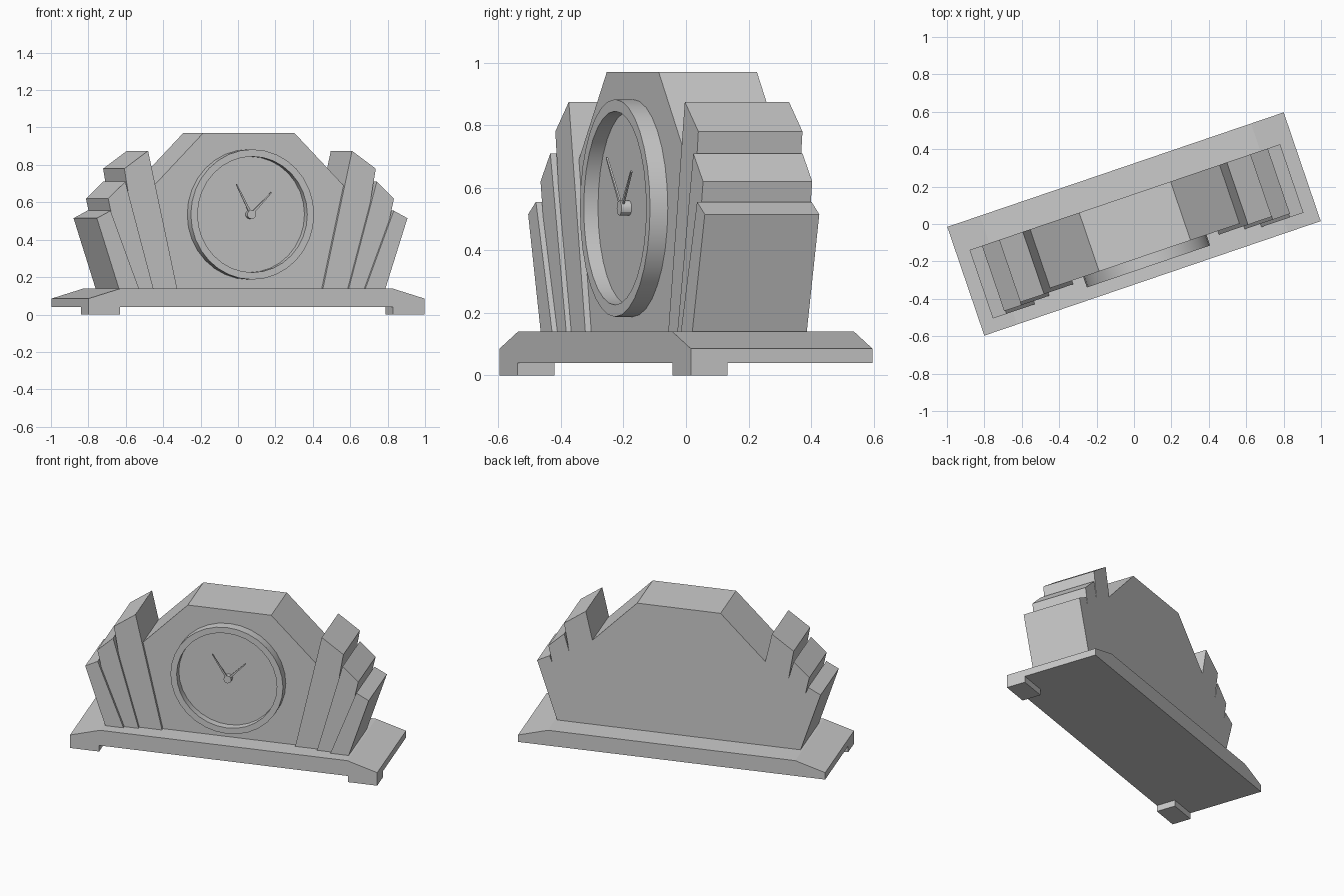
import bpy, bmesh, math

if "Cube" in bpy.data.objects:
    bpy.data.objects.remove(bpy.data.objects["Cube"])

TURN = math.radians(18.8)   # the whole clock is turned about z
BACK = 0.152                # shared plane of the back
CZ = 0.535                  # height of the dial centre


def finish(name, bm, smooth=False):
    bmesh.ops.recalc_face_normals(bm, faces=bm.faces)
    mesh = bpy.data.meshes.new(name)
    bm.to_mesh(mesh)
    bm.free()
    if smooth:
        mesh.shade_smooth()
        mesh.set_sharp_from_angle(angle=math.radians(30))
    obj = bpy.data.objects.new(name, mesh)
    obj.rotation_euler.z = TURN
    bpy.context.collection.objects.link(obj)
    return obj


def slab(name, profile, y0, y1):
    """Extrude an x-z profile from y0 to y1."""
    bm = bmesh.new()
    front = bm.faces.new([bm.verts.new((x, y0, z)) for x, z in profile])
    out = bmesh.ops.extrude_face_region(bm, geom=[front], use_keep_orig=True)
    for v in out["geom"]:
        if isinstance(v, bmesh.types.BMVert):
            v.co.y = y1
    return finish(name, bm)


def lathe(name, profile, steps):
    """Spin (radius, y) points about the dial axis."""
    bm = bmesh.new()
    verts = [bm.verts.new((r, y, CZ)) for r, y in profile]
    edges = [bm.edges.new(pair) for pair in zip(verts, verts[1:])]
    bmesh.ops.spin(bm, geom=verts + edges, cent=(0, 0, CZ), axis=(0, 1, 0),
                   angle=math.tau, steps=steps, use_duplicate=False)
    bmesh.ops.remove_doubles(bm, verts=bm.verts, dist=1e-4)
    return finish(name, bm, True)


def hand(name, tip, tip_y, width):
    """Thin tapered clock hand from the hub to a tip offset (dx, dz)."""
    dx, dz = tip
    n = math.hypot(dx, dz)
    px, pz = -dz / n * width, dx / n * width
    obj = slab(name, [(px, CZ + pz), (-px, CZ - pz),
                      (dx - px * .4, CZ + dz - pz * .4),
                      (dx + px * .4, CZ + dz + pz * .4)], -0.220, -0.214)
    for v in obj.data.vertices:      # lean the hand slightly forward
        t = math.hypot(v.co.x, v.co.z - CZ) / n
        v.co.y += tip_y * t


# Base with sloped ends
slab("base", [(-.95, .04), (.95, .04), (.95, .085), (.765, .14),
              (-.765, .14), (-.95, .085)], -.307, .307)

# Central body
slab("clock_body", [(-.43, .14), (.43, .14), (.555, .67), (.258, .97),
                    (-.258, .97), (-.555, .67)], -.18, BACK)

# Fanned side wings: (front y, profile), mirrored; and the two front feet
wings = [
    (-.200, [(.412, .14), (.60, .14), (.71, .78), (.576, .875)]),
    (-.217, [(.552, .14), (.70, .14), (.807, .62), (.710, .71)]),
    (-.235, [(.640, .14), (.753, .14), (.877, .515), (.80, .555)]),
]
foot = [(.77, 0), (.95, 0), (.95, .04), (.77, .04)]
for side, s in (("left", -1), ("right", 1)):
    for i, (front, prof) in enumerate(wings):
        slab(f"{side}_wing_{i + 1}", [(s * x, z) for x, z in prof], front, BACK)
    slab(f"{side}_foot", [(s * x, z) for x, z in foot], -.307, -.183)

# Dial with raised rim, and hub
lathe("dial_and_rim", [(0, -.192), (.31, -.192), (.31, -.24),
                       (.348, -.24), (.348, -.17)], 32)
lathe("hub", [(0, -.226), (.024, -.226), (.024, -.19)], 12)

# Hands
hand("minute_hand", (-.09, .162), -.02, .007)
hand("hour_hand", (.113, .118), -.006, .007)
